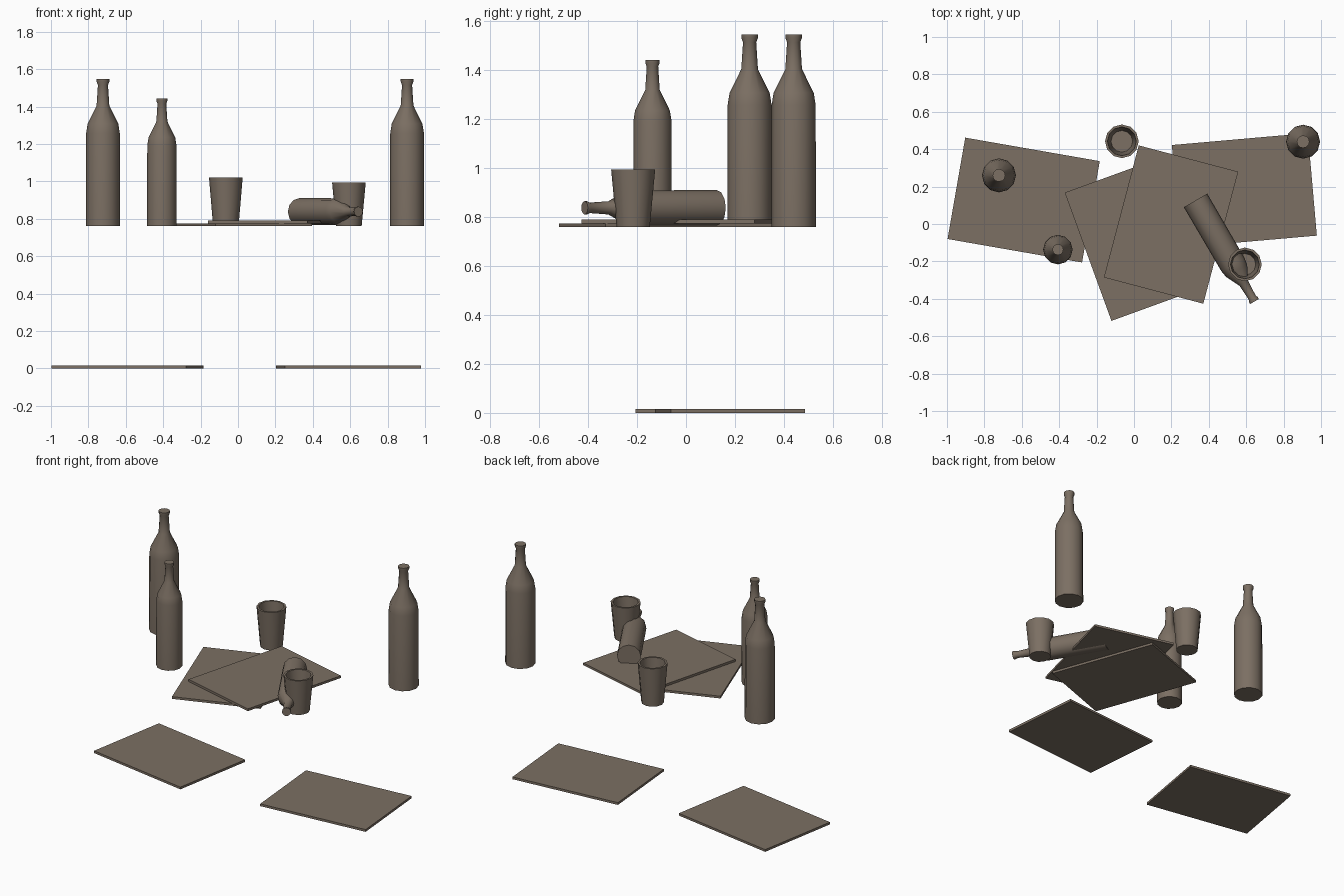
import bpy, bmesh, math
from mathutils import Matrix

if "Cube" in bpy.data.objects:
    bpy.data.objects.remove(bpy.data.objects["Cube"])

mat = bpy.data.materials.new("dull_brown")
mat.diffuse_color = (0.20, 0.16, 0.125, 1)
mat.use_nodes = True
mat.node_tree.nodes["Principled BSDF"].inputs["Base Color"].default_value = mat.diffuse_color

SIDES = 12
TABLE = 0.76


def finish(name, bm, matrix, smooth):
    bmesh.ops.recalc_face_normals(bm, faces=bm.faces)
    me = bpy.data.meshes.new(name)
    bm.to_mesh(me)
    bm.free()
    me.materials.append(mat)
    ob = bpy.data.objects.new(name, me)
    bpy.context.collection.objects.link(ob)
    ob.matrix_world = matrix
    if smooth:
        bpy.ops.object.select_all(action='DESELECT')
        ob.select_set(True)
        bpy.context.view_layer.objects.active = ob
        bpy.ops.object.shade_smooth_by_angle(angle=math.radians(35))
    return ob


def lathe(name, profile, matrix):
    """Turn an (r, z) profile round z and cap both ends."""
    bm = bmesh.new()
    rings = []
    for r, z in profile:
        rings.append([bm.verts.new((r * math.cos(2 * math.pi * i / SIDES),
                                    r * math.sin(2 * math.pi * i / SIDES), z))
                      for i in range(SIDES)])
    for a, b in zip(rings, rings[1:]):
        for i in range(SIDES):
            j = (i + 1) % SIDES
            bm.faces.new((a[i], a[j], b[j], b[i]))
    bm.faces.new(rings[0][::-1])
    bm.faces.new(rings[-1])
    return finish(name, bm, matrix, True)


def sheet(name, x, y, z, w, d, deg):
    bm = bmesh.new()
    bmesh.ops.create_cube(bm, size=1, matrix=Matrix.Diagonal((w, d, 0.015, 1)))
    m = Matrix.Translation((x, y, z + 0.0075)) @ Matrix.Rotation(math.radians(deg), 4, 'Z')
    return finish(name, bm, m, False)


# Flat boards: two on the floor, two stacked at table height
sheet("floor_board_left", -0.59, 0.128, 0, 0.73, 0.55, -9.9)
sheet("floor_board_right", 0.59, 0.18, 0, 0.73, 0.55, 5)
sheet("lower_board", 0.013, -0.081, TABLE, 0.55, 0.73, 20)
sheet("upper_board", 0.198, -0.003, TABLE + 0.015, 0.55, 0.73, -14.8)

# Bottles
BOTTLE = [(0.091, 0), (0.090, 0.497), (0.082, 0.548), (0.034, 0.645),
          (0.027, 0.755), (0.034, 0.773), (0.034, 0.787)]


def bottle(name, x, y, z, s, rot=Matrix.Identity(4)):
    lathe(name, [(r * s, h * s) for r, h in BOTTLE],
          Matrix.Translation((x, y, z)) @ rot)


bottle("bottle_left", -0.722, 0.26, TABLE, 1)
bottle("bottle_front", -0.407, -0.137, TABLE, 0.868 * 1.0)
bottle("bottle_right", 0.904, 0.44, TABLE, 1)
lying = Matrix.Rotation(math.atan2(-0.54, 0.315), 4, 'Z') @ Matrix.Rotation(math.pi / 2, 4, 'Y')
bottle("bottle_lying", 0.329, 0.126, 0.838, 0.795, lying)


# Open tumblers
def tumbler(name, x, y, h):
    lathe(name, [(0.068, 0), (0.090, h), (0.077, h), (0.058, 0.02)],
          Matrix.Translation((x, y, TABLE)))


tumbler("tumbler_back", -0.065, 0.442, 0.26)
tumbler("tumbler_front", 0.593, -0.216, 0.235)
